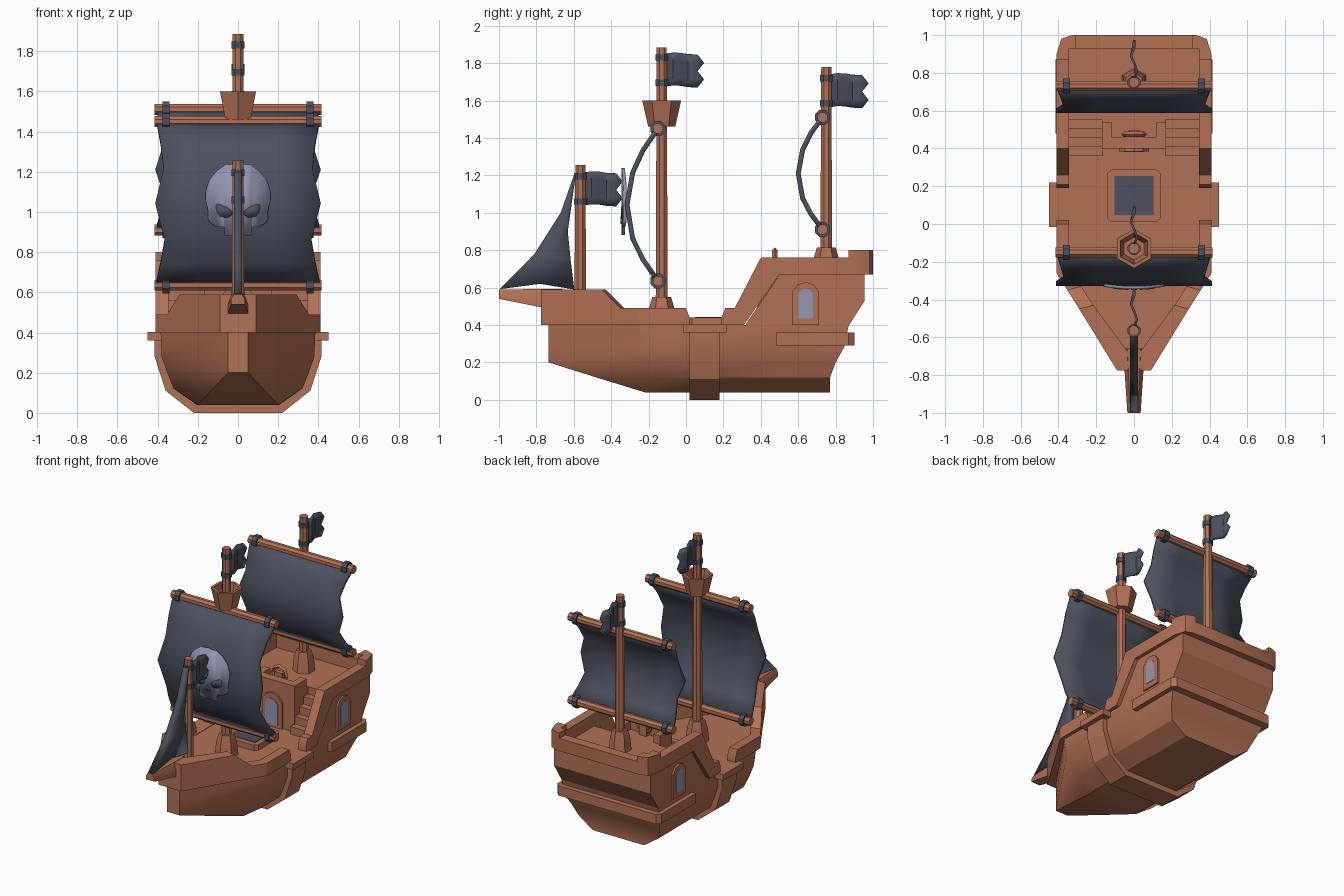
import bpy, bmesh, math
from mathutils import Vector

if "Cube" in bpy.data.objects:
    bpy.data.objects.remove(bpy.data.objects["Cube"])


def material(name, col):
    m = bpy.data.materials.new(name)
    m.diffuse_color = (*col, 1)
    m.use_nodes = True
    m.node_tree.nodes["Principled BSDF"].inputs["Base Color"].default_value = m.diffuse_color
    return m


WOOD = material("brown wood", (0.45, 0.165, 0.09))
CLOTH = material("charcoal cloth", (0.075, 0.083, 0.115))
BONE = material("lavender grey", (0.30, 0.31, 0.46))


def finish(name, bm, mat, mirror=False, solid=0):
    bmesh.ops.recalc_face_normals(bm, faces=bm.faces)
    me = bpy.data.meshes.new(name)
    bm.to_mesh(me)
    bm.free()
    me.materials.append(mat)
    ob = bpy.data.objects.new(name, me)
    bpy.context.collection.objects.link(ob)
    bpy.ops.object.select_all(action='DESELECT')
    ob.select_set(True)
    bpy.context.view_layer.objects.active = ob
    bpy.ops.object.shade_smooth_by_angle(angle=math.radians(32))
    if solid:
        s = ob.modifiers.new("thickness", 'SOLIDIFY')
        s.thickness, s.offset = solid, 0
    if mirror:
        ob.modifiers.new("mirror", 'MIRROR')
    return ob


def loft(name, rings, mat=WOOD, mirror=False):
    """Join closed rings of points and cap both ends."""
    bm = bmesh.new()
    vs = [[bm.verts.new(p) for p in r] for r in rings]
    n = len(vs[0])
    for a, b in zip(vs, vs[1:]):
        for i in range(n):
            j = (i + 1) % n
            bm.faces.new((a[i], a[j], b[j], b[i]))
    bm.faces.new(vs[0])
    bm.faces.new(vs[-1])
    return finish(name, bm, mat, mirror)


def sheet(name, rows, mat, solid, mirror=False):
    """Cloth or plate from a grid of points."""
    bm = bmesh.new()
    vs = [[bm.verts.new(p) for p in r] for r in rows]
    for a, b in zip(vs, vs[1:]):
        for i in range(len(a) - 1):
            bm.faces.new((a[i], a[i + 1], b[i + 1], b[i]))
    return finish(name, bm, mat, mirror, solid)


def box(name, x0, x1, y0, y1, z0, z1, mat=WOOD, mirror=False):
    return loft(name, [[(x0, y0, z), (x1, y0, z), (x1, y1, z), (x0, y1, z)] for z in (z0, z1)], mat, mirror)


def turned(name, c, prof, n=8, mat=WOOD, axis='Z', phase=None, mirror=False):
    """Turned part: (radius, offset) profile about an axis through c."""
    ph = math.pi / n if phase is None else phase
    rings = []
    for r, h in prof:
        ring = []
        for i in range(n):
            a, b = r * math.cos(ph + i * math.tau / n), r * math.sin(ph + i * math.tau / n)
            ring.append(Vector(c) + Vector((a, b, h) if axis == 'Z' else (h, a, b)))
        rings.append(ring)
    return loft(name, rings, mat, mirror)


def strip(name, stations):
    """Mirrored rail: outer xy, inner xy, bottom z, top z."""
    return loft(name, [[(ox, oy, b), (ox, oy, t), (ix, iy, t), (ix, iy, b)]
                       for ox, oy, ix, iy, b, t in stations], mirror=True)


def side_profile(name, pts, x0, x1, mat=WOOD, mirror=False):
    return loft(name, [[(x, y, z) for y, z in pts] for x in (x0, x1)], mat, mirror)


def arch(c, z0, z1, hw):
    zs = z1 - hw * 0.75
    return [(c - hw, z0), (c + hw, z0), (c + hw, zs), (c + hw * .6, z1 - hw * .2),
            (c, z1), (c - hw * .6, z1 - hw * .2), (c - hw, zs)]


# Hull, lofted upward through waterlines
rings = []
for z, ws, ys, wm, ym, yr in [(.04, .2, -.22, .205, -.15, .77), (.12, .125, -.48, .32, -.2, .77),
                              (.20, .05, -.735, .352, -.22, .80), (.28, .05, -.735, .38, -.23, .845),
                              (.40, .05, -.735, .385, -.25, .87)]:
    half = [(ws, ys, z), (wm, ym, z), (wm, .5, z), (wm, yr, z)]
    rings.append(half + [(-x, y, w) for x, y, w in reversed(half)])
loft("hull", rings)
side_profile("stern_cabin", [(.59, .36), (.86, .38), (.955, .53), (.955, .67), (.59, .67)], -.385, .385)
side_profile("cabin_side_wall", [(.31, .39), (.60, .39), (.60, .67), (.5, .67)], .345, .385, mirror=True)

# Bulwarks
strip("bow_bulwark", [(0, -.775, 0, -.68, .4, .59), (.09, -.775, .03, -.68, .4, .59),
                      (.29, -.45, .215, -.43, .4, .59), (.353, -.35, .28, -.33, .4, .49),
                      (.41, -.26, .345, -.24, .4, .49), (.41, 0, .345, 0, .4, .49),
                      (.41, .02, .345, .02, .4, .44)])
strip("stern_bulwark", [(.41, y, .345, y, b, t) for y, b, t in
                        [(.19, .4, .44), (.21, .4, .49), (.26, .4, .49), (.31, .4, .586),
                         (.40, .53, .76), (.50, .67, .76)]] +
      [(.41, .90, .345, .90, .67, .76), (.385, .98, .345, .93, .67, .76),
       (.33, 1.0, .33, .93, .67, .76), (0, 1.0, 0, .93, .67, .76)])
strip("stern_corner_cap", [(.41, .87, .345, .87, .75, .80), (.41, .90, .345, .90, .75, .80),
                           (.385, .98, .345, .93, .75, .80), (.33, 1.0, .33, .93, .75, .80),
                           (.31, 1.0, .31, .93, .75, .80)])
strip("stern_rubbing_rail", [(.415, .48, .34, .48, .29, .36), (.415, .87, .34, .8, .29, .36),
                             (.39, .90, .34, .8, .29, .36), (0, .90, 0, .8, .29, .36)])

# Midship frame and gangway sill
half = [(.22, 0), (.36, .11), (.415, .28), (.415, .37)]
loft("midship_frame", [[(x, y, z) for x, z in half] + [(-x, y, z) for x, z in reversed(half)]
                       for y in (.02, .18)])
box("gangway_sill", .33, .45, -.015, .22, .36, .403, mirror=True)

# Deck hatch
loft("hatch_frame", [[(sx * x, .15 + sy * x, z) for sx, sy, x in
                      [(1, .85, .14), (.85, 1, .14), (-.85, 1, .14), (-1, .85, .14),
                       (-1, -.85, .14), (-.85, -1, .14), (.85, -1, .14), (1, -.85, .14)]]
                     for z in (.39, .44)])
box("hatch_cover", -.103, .103, .047, .253, .437, .443, CLOTH)

# Quarterdeck front, stairs, balcony rail, helm
box("cabin_front", -.17, .17, .40, .60, .39, .67)
for i in range(5):
    box(f"stair_step_{i+1}", .165, .35, .36 + .048 * i, .60, .39, .40 + .054 * (i + 1), mirror=True)
strip("balcony_rail", [(0, .40, 0, .46, .66, .73), (.17, .40, .12, .46, .66, .73), (.17, .54, .12, .54, .66, .73)])
box("helm_post", -.03, .03, .46, .495, .66, .76)
bpy.ops.mesh.primitive_torus_add(major_segments=8, minor_segments=4, major_radius=.055, minor_radius=.014,
                                 location=(0, .475, .745), rotation=(math.pi / 2, 0, 0))
bpy.context.object.name = "helm_wheel"
bpy.context.object.data.materials.append(WOOD)

# Door and side windows
for nm, z0, z1, hw, y, mat in [("door_frame", .40, .645, .08, .385, WOOD), ("door_pane", .42, .605, .05, .38, BONE)]:
    loft(nm, [[(x, yy, z) for x, z in arch(0, z0, z1, hw)] for yy in (y, .41)], mat)
side_profile("window_frame", arch(.64, .40, .63, .072), .37, .398, mirror=True)
side_profile("window_pane", arch(.64, .435, .595, .04), .37, .402, BONE, mirror=True)

# Bowsprit
loft("bowsprit", [[(-w, y, zb), (w, y, zb), (w, y, zm), (t, y, zt), (-t, y, zt), (-w, y, zm)]
                  for y, w, t, zb, zm, zt in [(-1, .035, .02, .54, .565, .59), (-.775, .05, .03, .495, .54, .592),
                                              (-.66, .06, .035, .49, .54, .592)]])

# Masts, each with a flag and two flag bands
for nm, y, z0, z1, r, zf in [("fore", -.565, .40, 1.255, .031, 1.04), ("main", -.13, .40, 1.885, .031, 1.675),
                             ("mizzen", .75, .66, 1.78, .031, 1.565)]:
    turned(nm + "_mast", (0, y, 0), [(r + .004, z0), (r - .002, z1)])
    for k, dz in enumerate((.02, .155)):
        turned(f"{nm}_flag_band_{k+1}", (0, y, zf + dz), [(.036, -.017), (.036, .017)], mat=CLOTH)
    rows = []
    for j in range(5):
        rows.append([(.016 * math.sin(d * 38), y + .02 + d + (.035 * (j % 2) if d > .15 else 0),
                      zf + .044 * j + .006 * math.sin(d * 30)) for d in (0, .04, .08, .12, .17)])
    sheet(nm + "_flag", rows, CLOTH, .012)
turned("main_mast_base", (0, -.13, 0), [(.078, .39), (.068, .49), (.05, .55)], 6, phase=math.pi / 2)
turned("mizzen_mast_base", (0, .75, 0), [(.075, .66), (.066, .76), (.05, .815)], 6, phase=math.pi / 2)
turned("crows_nest", (0, -.13, 0), [(.072, 1.46), (.104, 1.60), (.084, 1.60), (.06, 1.49)], 6, phase=math.pi / 2)

# Square sails with yards and clamps
for nm, y, zt, zb, bulge in [("main", -.15, 1.45, .635, .165), ("mizzen", .73, 1.51, .91, .13)]:
    for k, z in (("upper", zt), ("lower", zb)):
        turned(f"{nm}_{k}_yard", (0, y, z), [(.029, -.415), (.029, .415)], axis='X')
        turned(f"{nm}_{k}_clamp", (.358, y, z), [(.043, -.018), (.043, .018)], mat=CLOTH, axis='X', mirror=True)
    rows = []
    for t, b, w in [(0, 0, .405), (.14, .48, .385), (.29, .82, .37), (.5, 1, .412), (.72, .82, .365),
                    (.86, .48, .385), (1, 0, .41)]:
        rows.append([(w * s, y - bulge * b, zt + (zb - zt) * t) for s in (-1, -.5, 0, .5, 1)])
    sheet(nm + "_sail", rows, CLOTH, .026)

# Triangular fore sail
sheet("jib_sail", [[(0, y, z) for y, z in r] for r in
                   [[(-.995, .592), (-.78, .62), (-.597, .59)], [(-.81, .78), (-.71, .77), (-.617, .75)],
                    [(-.67, 1.0), (-.65, .95), (-.632, .9)], [(-.6, 1.2), (-.595, 1.2), (-.59, 1.2)]]], CLOTH, .04)


# Skull emblem on the main sail: columns of x, bottom z, top z
def emblem(name, cols, y, mat, thick):
    sheet(name, [[(x, y + .5 * x * x, a), (x, y + .5 * x * x, b)] for x, a, b in cols], mat, thick, True)


emblem("skull_emblem", [(0, .88, 1.24), (.065, .88, 1.235), (.07, .925, 1.23), (.105, .925, 1.205),
                        (.138, .945, 1.165), (.147, .965, 1.145), (.15, 1.02, 1.135), (.16, 1.06, 1.10)],
       -.337, BONE, .016)
emblem("skull_eye", [(.03, .985, 1.005), (.05, .972, 1.02), (.09, .975, 1.04), (.108, 1.0, 1.035)], -.346, CLOTH, .006)
emblem("skull_nose", [(0, .94, .98), (.015, .94, .955)], -.346, CLOTH, .006)
